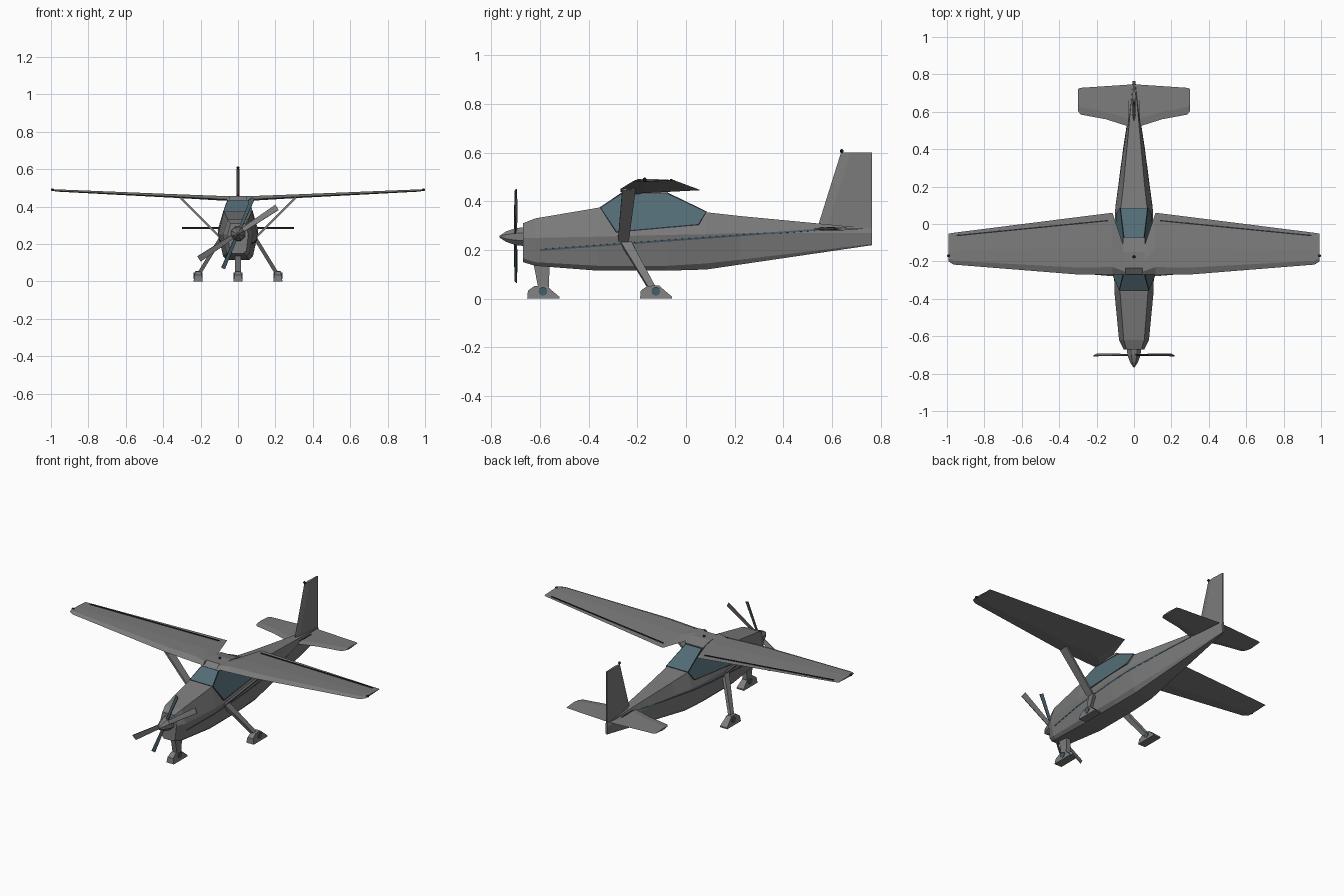
import bpy, bmesh, math
from mathutils import Vector

if "Cube" in bpy.data.objects:
    bpy.data.objects.remove(bpy.data.objects["Cube"])


def mat(name, rgb):
    m = bpy.data.materials.new(name)
    m.diffuse_color = (*rgb, 1)
    m.use_nodes = True
    m.node_tree.nodes["Principled BSDF"].inputs["Base Color"].default_value = m.diffuse_color
    return m


GREY = mat("grey paint", (0.20, 0.20, 0.20))
GLASS = mat("blue glass", (0.085, 0.15, 0.18))
DARK = mat("dark trim", (0.02, 0.025, 0.03))
BLUE = mat("slate blue", (0.06, 0.11, 0.14))


def finish(name, bm, *mats):
    bmesh.ops.recalc_face_normals(bm, faces=bm.faces)
    me = bpy.data.meshes.new(name)
    bm.to_mesh(me)
    bm.free()
    for m in mats:
        me.materials.append(m)
    ob = bpy.data.objects.new(name, me)
    bpy.context.collection.objects.link(ob)
    return ob


def loft(name, rings, m, caps=True):
    """Skin a series of equal closed rings."""
    bm = bmesh.new()
    vs = [[bm.verts.new(p) for p in r] for r in rings]
    n = len(rings[0])
    for a, b in zip(vs, vs[1:]):
        for i in range(n):
            j = (i + 1) % n
            bm.faces.new((a[i], a[j], b[j], b[i]))
    if caps:
        bm.faces.new(vs[0])
        bm.faces.new(vs[-1])
    return finish(name, bm, m)


def bar(name, p, q, w0, w1, t, m, axis=(0, 1, 0)):
    """Tapered flat bar from p to q, its width along axis."""
    p, q, u = Vector(p), Vector(q), Vector(axis).normalized()
    v = (q - p).cross(u).normalized() * t / 2
    ring = lambda c, w: [c + u * w / 2 + v, c - u * w / 2 + v,
                         c - u * w / 2 - v, c + u * w / 2 - v]
    return loft(name, [ring(p, w0), ring(q, w1)], m)


def ball(name, c, r):
    bm = bmesh.new()
    bmesh.ops.create_uvsphere(bm, u_segments=8, v_segments=6, radius=r)
    bmesh.ops.translate(bm, verts=bm.verts, vec=c)
    finish(name, bm, DARK)


# Fuselage: y, then half-width and height of belly, chine, waist, top
SEC = [(-.67, .03, .15, .045, .165, .055, .25, .04, .31),
       (-.62, .045, .135, .06, .15, .08, .25, .055, .33),
       (-.36, .06, .115, .08, .135, .105, .255, .075, .374),
       (-.08, .06, .115, .08, .135, .108, .262, .073, .365),
       (.085, .055, .12, .075, .145, .10, .265, .07, .355),
       (.22, .045, .14, .06, .16, .08, .27, .055, .34),
       (.765, .004, .22, .005, .225, .007, .27, .005, .288)]
rings = []
for s in SEC:
    half = [(s[i], s[0], s[i + 1]) for i in (1, 3, 5, 7)]
    rings.append(half + [(-x, y, z) for x, y, z in reversed(half)])
loft("fuselage", rings, GREY)


def hull_x(y, z):
    """Half-width of the fuselage at a side point."""
    for a, b in zip(SEC, SEC[1:]):
        if a[0] <= y <= b[0]:
            f = (y - a[0]) / (b[0] - a[0])
            s = [p + (q - p) * f for p, q in zip(a, b)]
            i = 3 if z < s[6] else 5
            g = (z - s[i + 1]) / (s[i + 3] - s[i + 1])
            return s[i] + (s[i + 2] - s[i]) * g


# Side stripes
for side in (-1, 1):
    bm = bmesh.new()
    prev = None
    for k in range(41):
        y = -.60 + 1.16 * k / 40
        z = .20 + .085 * k / 40
        cur = [bm.verts.new((side * (hull_x(y, z + d) + .002), y, z + d)) for d in (-.0035, .0035)]
        if prev:
            f = bm.faces.new((prev[0], cur[0], cur[1], prev[1]))
        prev = cur
    ob = finish("side_stripe", bm, BLUE)
    mod = ob.modifiers.new("thickness", 'SOLIDIFY')
    mod.thickness, mod.offset = .002, 0

# Cabin with framed windows
side_pts = [(.079, -.355, .375), (.058, -.268, .434), (.055, -.075, .436),
            (.074, .086, .358), (.096, .053, .302), (.109, -.288, .272)]
bm = bmesh.new()
R = [bm.verts.new(p) for p in side_pts]
L = [bm.verts.new((-x, y, z)) for x, y, z in side_pts]
panes = [bm.faces.new(R), bm.faces.new(L)]
for i in range(6):
    j = (i + 1) % 6
    f = bm.faces.new((R[i], R[j], L[j], L[i]))
    if i in (0, 2):
        panes.append(f)
bmesh.ops.recalc_face_normals(bm, faces=bm.faces)
for f in panes:
    f.material_index = 1
rim = bmesh.ops.inset_individual(bm, faces=panes, thickness=.006)["faces"]
for f in rim:
    f.material_index = 2
finish("cabin", bm, GREY, GLASS, DARK)

# Wings: span position, leading edge, trailing edge, height, thickness
WING = [(.045, -.27, -.15, .444, .026), (.115, -.27, .06, .446, .024),
        (.30, -.27, .037, .455, .02), (.965, -.217, -.047, .486, .012),
        (.992, -.20, -.052, .488, .008)]


def aerofoil(x, le, te, z, t):
    c = te - le
    return [(x, le, z - t * .2), (x, le + c * .12, z + t * .5), (x, le + c * .45, z + t * .5),
            (x, te, z), (x, le + c * .3, z - t * .5)]


for side in (-1, 1):
    loft("wing", [aerofoil(side * w[0], *w[1:]) for w in WING], GREY)
    # aileron and flap hinge line
    bar("hinge_line", (side * .14, .018, .4535), (side * .95, -.062, .4895), .007, .007, .004, DARK)
    ball("wingtip_light", (side * .992, -.17, .49), .008)
    # wing strut, main leg and its foot
    bar("wing_strut", (side * .31, -.235, .45), (side * .095, -.258, .235), .055, .045, .012, GREY)
    bar("main_leg", (side * .09, -.25, .235), (side * .212, -.135, .035), .045, .03, .02, GREY)
loft("wing_centre", [[(x, -.27, .432), (x, -.235, .457), (x, -.15, .457), (x, -.075, .441),
                      (x, -.075, .432)] for x in (-.06, .06)], GREY)

# Tailplane
TAIL = [(0, .52, .745), (.03, .522, .745), (.15, .56, .737), (.285, .585, .728), (.30, .605, .722)]
for side in (-1, 1):
    loft("tailplane", [[(side * x, a, .287), (side * x, a + .04, .292), (side * x, b, .287),
                        (side * x, a + .04, .281)] for x, a, b in TAIL], GREY)
    bar("elevator_line", (side * .03, .66, .2915), (side * .03, .55, .293), .003, .003, .003,
        DARK, (1, 0, 0))

# Fin and rudder
loft("fin", [[(0, a, z0), (.008, a + .04, z0), (.004, .765, z1), (-.004, .765, z1),
              (-.008, a + .04, z0)] for a, z0, z1 in ((.535, .275, .225), (.637, .60, .60))], GREY)
ball("beacon", (0, .64, .607), .008)
ball("roof_beacon", (0, -.175, .458), .008)

# Spinner
CZ = .255
loft("spinner", [[(r * math.cos(i * math.pi / 4 + .39), y, CZ + r * math.sin(i * math.pi / 4 + .39))
                  for i in range(8)]
                 for y, r in ((-.66, .042), (-.70, .038), (-.74, .023), (-.766, .004))], GREY)

# Propeller blades, two crossed pairs
for ang, rad, w, m in ((33.5, .25, .034, GREY), (67, .205, .022, BLUE)):
    for k in (0, 1):
        a = math.radians(ang + 180 * k)
        d = Vector((math.cos(a), 0, math.sin(a)))
        chord = Vector((-d.z, .3, d.x))
        hub = Vector((0, -.70, CZ + .003))
        bar("propeller_blade", hub + d * .02, hub + d * rad, w * .7, w, .005, m, chord)

# Nose leg
bar("nose_leg", (0, -.594, .15), (0, -.585, .03), .068, .04, .03, GREY)

# Wheel fairings with wheels
PROFILE = [(-.065, 0), (-.062, .033), (-.035, .052), (.012, .055), (.035, .035), (.067, .008), (.067, 0)]
for x, y in ((0, -.588), (-.213, -.124), (.213, -.124)):
    loft("wheel_fairing", [[(x + s * (.025 - .18 * z), y + a, z) for a, z in PROFILE]
                           for s in (-1, 1)], GREY)
    loft("wheel", [[(x + s * .024, y + .018 * math.cos(i * math.pi / 5),
                     .03 + .018 * math.sin(i * math.pi / 5)) for i in range(10)]
                   for s in (-1, 1)], BLUE)
